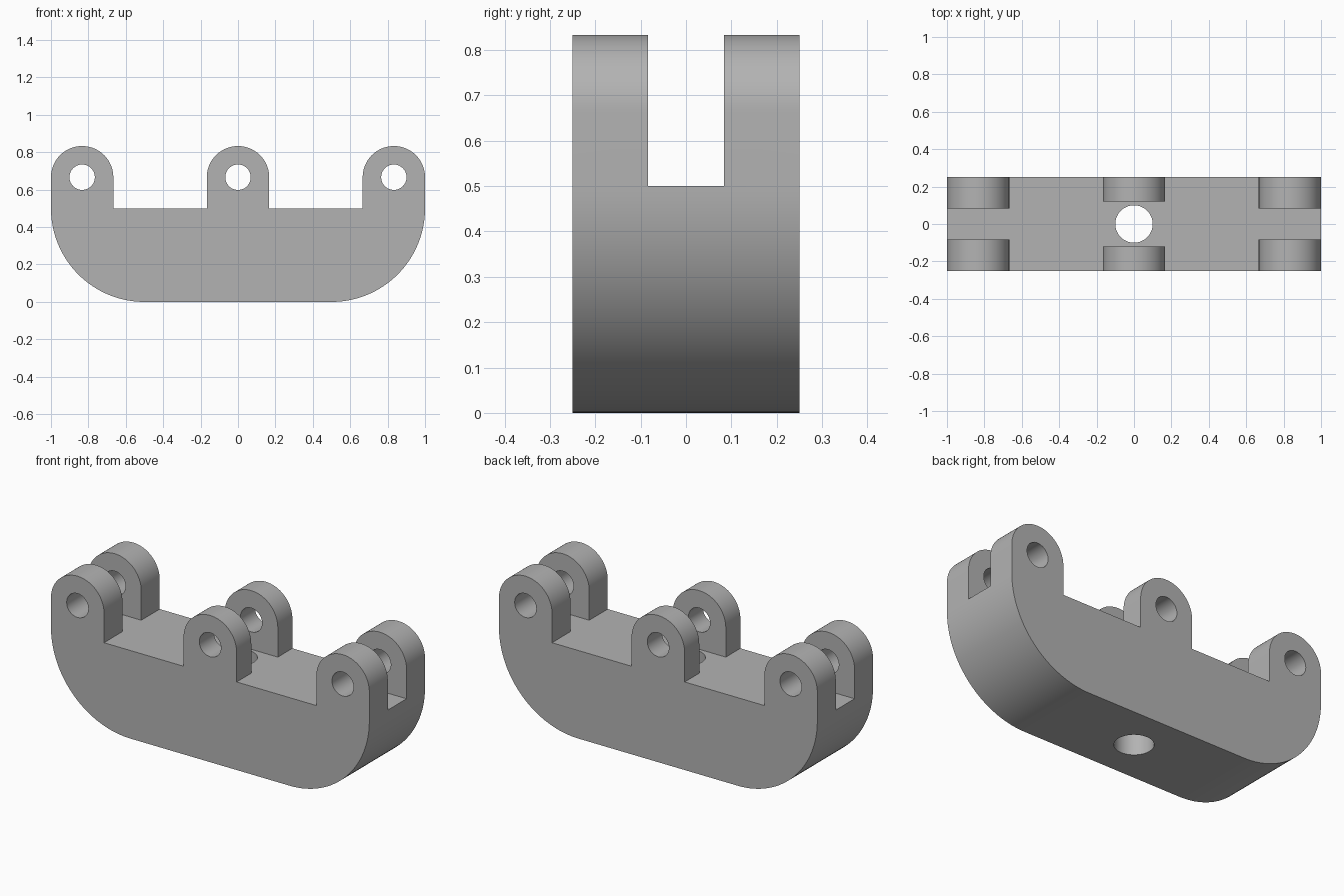
import bpy, bmesh
from math import sin, cos, pi, radians
from mathutils import Matrix

cube = bpy.data.objects.get("Cube")
if cube:
    bpy.data.objects.remove(cube, do_unlink=True)

LENGTH, DEPTH, DECK = 1.0, 0.25, 0.5      # half length, half depth, deck height
LUG_R, LUG_Z, PIN_R = 1 / 6, 2 / 3, 0.068
LUG_X = (-LENGTH + LUG_R, 0, LENGTH - LUG_R)

grey = bpy.data.materials.new("plain grey")
grey.use_nodes = True
colour = (0.45, 0.45, 0.45, 1)
grey.diffuse_color = colour
grey.node_tree.nodes["Principled BSDF"].inputs["Base Color"].default_value = colour


def arc(cx, cz, r, start, end, steps):
    angles = [radians(start + (end - start) * i / steps) for i in range(steps + 1)]
    return [(cx + r * cos(a), cz + r * sin(a)) for a in angles]


def make_object(name, bm):
    bmesh.ops.recalc_face_normals(bm, faces=bm.faces)
    mesh = bpy.data.meshes.new(name)
    bm.to_mesh(mesh)
    bm.free()
    obj = bpy.data.objects.new(name, mesh)
    mesh.materials.append(grey)
    bpy.context.collection.objects.link(obj)
    return obj


def extrude_profile(name, points, half_depth):
    bm = bmesh.new()
    face = bm.faces.new([bm.verts.new((x, -half_depth, z)) for x, z in points])
    grown = bmesh.ops.extrude_face_region(bm, geom=[face])["geom"]
    verts = [g for g in grown if isinstance(g, bmesh.types.BMVert)]
    bmesh.ops.translate(bm, verts=verts, vec=(0, 2 * half_depth, 0))
    return make_object(name, bm)


def rectangle(x, low, high):
    return [(-x, low), (x, low), (x, high), (-x, high)]


def cut(target, cutter):
    mod = target.modifiers.new("cut", 'BOOLEAN')
    mod.operation, mod.solver, mod.object = 'DIFFERENCE', 'EXACT', cutter
    bpy.ops.object.select_all(action='DESELECT')
    bpy.context.view_layer.objects.active = target
    target.select_set(True)
    bpy.ops.object.modifier_apply(modifier=mod.name)
    bpy.data.objects.remove(cutter, do_unlink=True)


# Rounded cradle outline with three round-topped lugs
outline = arc(-0.5, 0.5, 0.5, 180, 270, 32) + arc(0.5, 0.5, 0.5, 270, 360, 32)
for x in reversed(LUG_X):
    if x < LENGTH - LUG_R:
        outline.append((x + LUG_R, DECK))
    outline += arc(x, LUG_Z, LUG_R, 0, 180, 40)
    if x > -LENGTH + LUG_R:
        outline.append((x - LUG_R, DECK))
bracket = extrude_profile("clevis_bracket", outline, DEPTH)

# Slot between the lug pairs, wider at the middle pair
cut(bracket, extrude_profile("slot_cutter", rectangle(1.2, DECK, 1), 0.084))
cut(bracket, extrude_profile("middle_slot_cutter", rectangle(0.3, DECK, 1), 0.119))

# Pin holes through the lugs
for x in LUG_X:
    ring = arc(x, LUG_Z, PIN_R, 0, 360, 40)[:-1]
    cut(bracket, extrude_profile("pin_hole_cutter", ring, 0.4))

# Upright bolt hole through the base
bm = bmesh.new()
bmesh.ops.create_cone(bm, cap_ends=True, segments=48, radius1=0.1, radius2=0.1,
                      depth=2, matrix=Matrix.Translation((0, 0, 0.2)))
cut(bracket, make_object("bolt_hole_cutter", bm))

bpy.ops.object.shade_smooth_by_angle(angle=radians(30))
